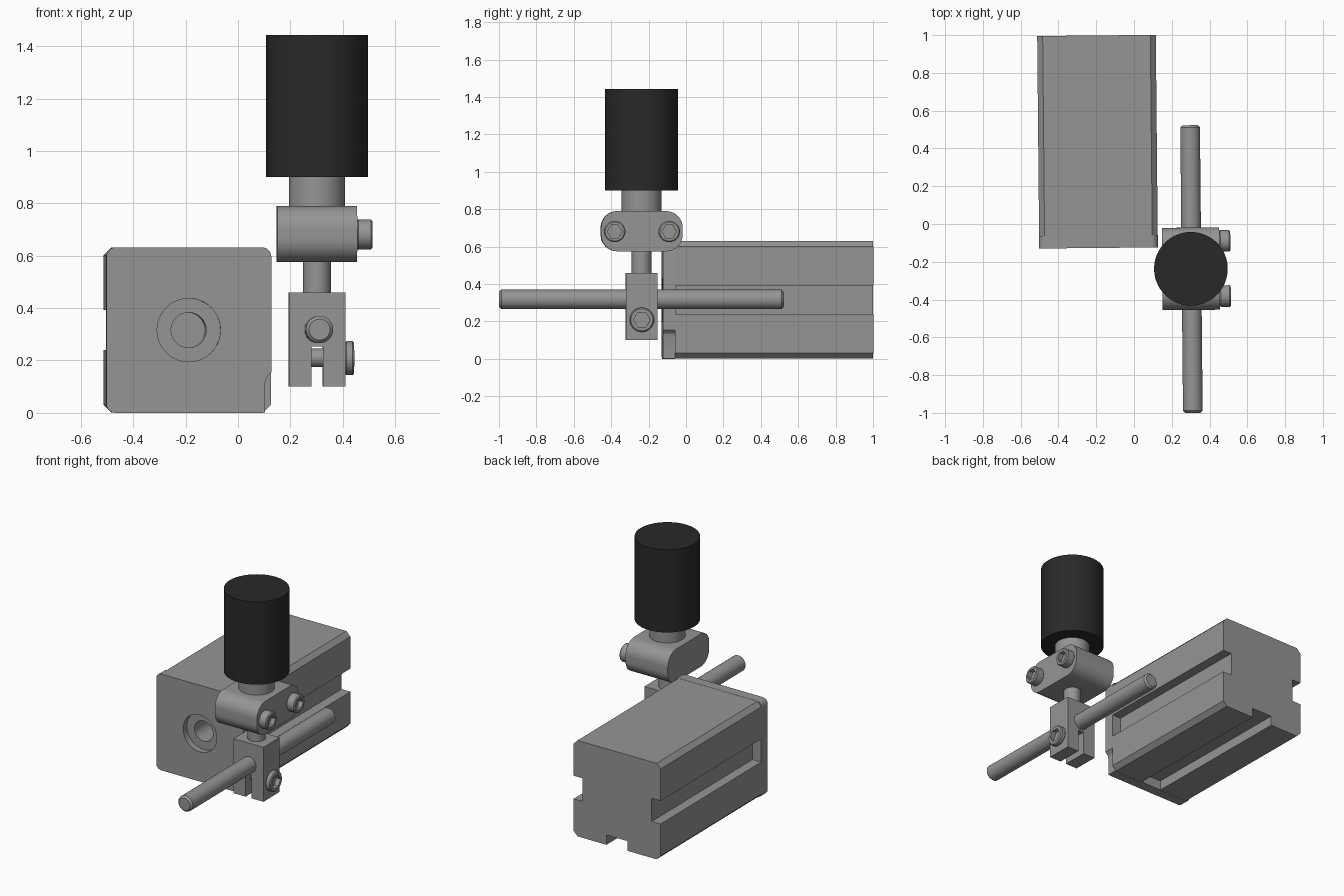
import bpy, bmesh, math
from mathutils import Vector

if "Cube" in bpy.data.objects:
    bpy.data.objects.remove(bpy.data.objects["Cube"])

TILT = 0.0095            # the whole assembly is turned very slightly about z
BX, BW, BH = -0.189, 0.315, 0.632    # slide block centre, half width, height
PX, PY = 0.299, -0.24    # vertical axis of the holder


def material(name, rgb):
    m = bpy.data.materials.new(name)
    m.diffuse_color = (*rgb, 1)
    m.use_nodes = True
    m.node_tree.nodes["Principled BSDF"].inputs["Base Color"].default_value = m.diffuse_color
    return m


GREY = material("steel grey", (0.30, 0.30, 0.29))
BLACK = material("sensor black", (0.022, 0.022, 0.022))


def circle(u, v, r, n=48, turn=0.0):
    return [(u + r * math.cos(turn + i * math.tau / n),
             v + r * math.sin(turn + i * math.tau / n)) for i in range(n)]


def rounded(u0, u1, v0, v1, r, seg):
    """Rectangle with rounded (seg > 1) or chamfered (seg = 1) corners."""
    pts = []
    corners = [(u1 - r, v1 - r), (u0 + r, v1 - r), (u0 + r, v0 + r), (u1 - r, v0 + r)]
    for k, (cu, cv) in enumerate(corners):
        for i in range(seg + 1):
            a = (k + i / seg) * math.pi / 2
            pts.append((cu + r * math.cos(a), cv + r * math.sin(a)))
    return pts


def rect(u0, u1, v0, v1):
    return [(u0, v0), (u1, v0), (u1, v1), (u0, v1)]


def prism(name, axis, profile, a, b, mat=GREY, chamfer=0):
    """Extrude a profile along an axis: x uses (y,z), y uses (x,z), z uses (x,y)."""
    place = {"x": lambda u, v, w: (w, u, v),
             "y": lambda u, v, w: (u, w, v),
             "z": lambda u, v, w: (u, v, w)}[axis]
    bm = bmesh.new()
    ends = [[bm.verts.new(place(u, v, w)) for u, v in profile] for w in (a, b)]
    caps = [bm.faces.new(e) for e in ends]
    n = len(profile)
    for i in range(n):
        j = (i + 1) % n
        bm.faces.new((ends[0][i], ends[0][j], ends[1][j], ends[1][i]))
    bmesh.ops.recalc_face_normals(bm, faces=bm.faces)
    if chamfer:
        edges = list({e for f in caps for e in f.edges})
        bmesh.ops.bevel(bm, geom=edges, offset=chamfer, segments=1, affect="EDGES")
    me = bpy.data.meshes.new(name)
    bm.to_mesh(me)
    bm.free()
    me.materials.append(mat)
    ob = bpy.data.objects.new(name, me)
    bpy.context.collection.objects.link(ob)
    return ob


def combine(ob, other, operation="DIFFERENCE"):
    """Apply a boolean and remove the helper object."""
    mod = ob.modifiers.new("cut", "BOOLEAN")
    mod.operation, mod.solver, mod.object = operation, "EXACT", other
    bpy.context.view_layer.objects.active = ob
    bpy.ops.object.modifier_apply(modifier=mod.name)
    bpy.data.objects.remove(other)


def cap_screw(name, y, z, r, x0, x1):
    head = prism(name, "x", circle(y, z, r), x0, x1, chamfer=0.006)
    combine(head, prism("socket", "x", circle(y, z, r * 0.68, 6), x1 - 0.03, x1 + 0.05))


# Slide block: chamfered body joined to a rounded front flange
e = 0.001
block = prism("slide_block", "y",
              rounded(BX - BW + e, BX + BW - e, e, BH - e, 0.029, 1), -0.09, 1.0)
combine(block, prism("flange", "y",
                     rounded(BX - BW, BX + BW, 0, BH, 0.036, 6), -0.125, -0.06), "UNION")

# Grooves on both sides and underneath, ending at the flange
for s in (-1, 1):
    x = BX + s * BW
    combine(block, prism("groove", "y", rect(x - 0.065, x + 0.065, 0.24, 0.392), -0.058, 1.1))
combine(block, prism("groove", "y", rect(BX - 0.076, BX + 0.076, -0.065, 0.065), -0.058, 1.1))

# Relief at the lower right of the flange
combine(block, prism("relief", "y", [(BX + BW - 0.025, -0.1), (BX + BW + 0.1, -0.1),
                                     (BX + BW + 0.1, 0.155), (BX + BW, 0.155),
                                     (BX + BW - 0.018, 0.135), (BX + BW - 0.025, 0.11)],
                     -0.2, -0.06))

# Counterbored hole in the front
combine(block, prism("bore", "y", circle(BX, 0.316, 0.121), -0.2, -0.085))
combine(block, prism("bore", "y", circle(BX, 0.316, 0.067), -0.2, 0.6))

# Horizontal rod
prism("cross_rod", "y", circle(PX + 0.003, 0.318, 0.052), -1.003, 0.52, chamfer=0.012)

# Split clamp that grips the rod
clamp = prism("rod_clamp", "z", rect(PX - 0.108, PX + 0.108, PY - 0.085, PY + 0.085), 0.101, 0.459)
combine(clamp, prism("slit", "y", rect(PX - 0.021, PX + 0.023, 0, 0.254), -0.5, 0))
prism("clamp_screw_shaft", "x", circle(PY, 0.21, 0.035), PX - 0.05, PX + 0.1)
cap_screw("clamp_screw", PY, 0.209, 0.065, PX + 0.107, PX + 0.142)

# Stem, upper clamp with its two screws, neck and sensor
prism("stem", "z", circle(PX, PY, 0.053), 0.44, 0.60)
prism("upper_clamp", "x", rounded(PY - 0.218, PY + 0.218, 0.575, 0.79, 0.088, 10),
      PX - 0.152, PX + 0.152)
for name, s in (("front", -1), ("rear", 1)):
    cap_screw(name + "_upper_screw", PY + s * 0.146, 0.681, 0.057, PX + 0.151, PX + 0.21)
prism("neck", "z", circle(PX, PY, 0.107), 0.77, 0.905)
prism("sensor_body", "z", circle(PX, PY, 0.195, 64), 0.90, 1.443, BLACK)

# Slight turn and smooth shading for everything
for ob in list(bpy.context.scene.objects):
    ob.rotation_euler.z = TILT
    bpy.ops.object.select_all(action="DESELECT")
    ob.select_set(True)
    bpy.context.view_layer.objects.active = ob
    bpy.ops.object.shade_smooth_by_angle(angle=math.radians(25))
